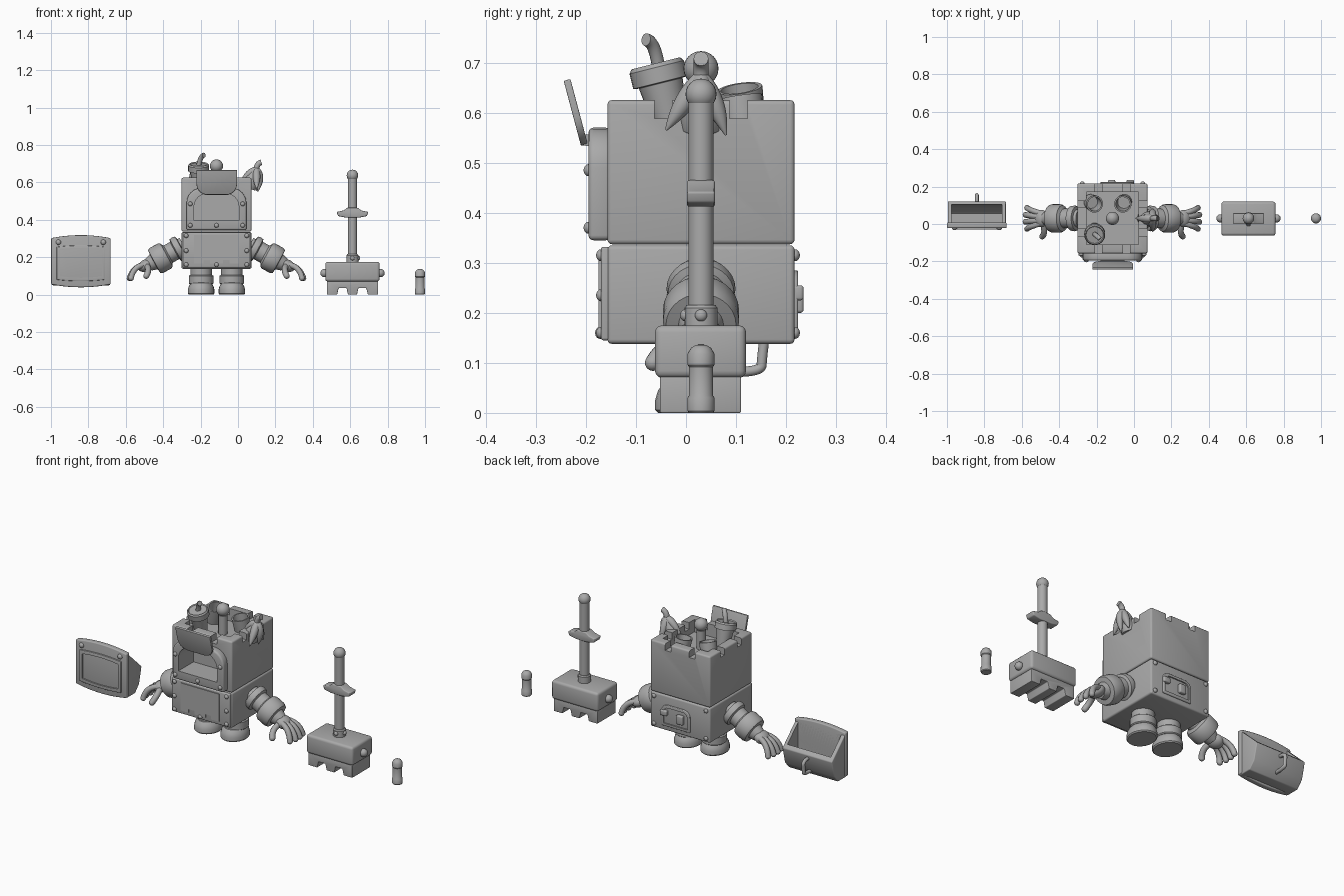
import bpy, bmesh, math
from mathutils import Vector

if "Cube" in bpy.data.objects:
    bpy.data.objects.remove(bpy.data.objects["Cube"])

GREY = (0.4, 0.4, 0.4, 1)
mat = bpy.data.materials.new("plain grey")
mat.use_nodes = True
mat.diffuse_color = GREY
mat.node_tree.nodes["Principled BSDF"].inputs["Base Color"].default_value = GREY

parts = []
CX, CY = -0.115, 0.03   # middle of the body


def finish(name, bm, bevel=0):
    bmesh.ops.recalc_face_normals(bm, faces=bm.faces)
    if bevel:
        sharp = [e for e in bm.edges if e.calc_face_angle(0) > 0.5]
        bmesh.ops.bevel(bm, geom=sharp, offset=bevel, segments=3, profile=0.5, affect='EDGES')
    me = bpy.data.meshes.new(name)
    bm.to_mesh(me)
    bm.free()
    me.materials.append(mat)
    ob = bpy.data.objects.new(name, me)
    bpy.context.collection.objects.link(ob)
    parts.append(ob)
    return ob


def prism(name, pts, a, b, axis='y', bevel=0):
    """Extrude a flat outline from a to b along x or y."""
    bm = bmesh.new()
    place = (lambda p, t: (p[0], t, p[1])) if axis == 'y' else (lambda p, t: (t, p[0], p[1]))
    lo = [bm.verts.new(place(p, a)) for p in pts]
    hi = [bm.verts.new(place(p, b)) for p in pts]
    bm.faces.new(lo)
    bm.faces.new(hi)
    for i in range(len(pts)):
        j = (i + 1) % len(pts)
        bm.faces.new((lo[i], lo[j], hi[j], hi[i]))
    return finish(name, bm, bevel)


def box(name, x, y, z, bevel=0):
    return prism(name, [(x[0], z[0]), (x[1], z[0]), (x[1], z[1]), (x[0], z[1])], *y, bevel=bevel)


def lathe(name, profile, loc, axis=(0, 0, 1), n=24, scale=(1, 1, 1)):
    """Rings of (radius, height) stacked along an axis."""
    bm = bmesh.new()
    rings = [[bm.verts.new((r * math.cos(math.tau * i / n), r * math.sin(math.tau * i / n), h))
              for i in range(n)] for r, h in profile]
    for p, q in zip(rings, rings[1:]):
        for i in range(n):
            bm.faces.new((p[i], p[i - 1], q[i - 1], q[i]))
    bm.faces.new(rings[0])
    bm.faces.new(rings[-1])
    ob = finish(name, bm)
    ob.location, ob.scale = loc, scale
    ob.rotation_mode = 'QUATERNION'
    ob.rotation_quaternion = Vector((0, 0, 1)).rotation_difference(Vector(axis))
    return ob


def ball(name, loc, r, scale=(1, 1, 1), axis=(0, 0, 1)):
    prof = [(max(r * math.sin(math.pi * k / 12), 0.0005), -r * math.cos(math.pi * k / 12)) for k in range(13)]
    return lathe(name, prof, loc, axis, scale=scale)


def rivet(loc, axis, r=0.012):
    ball("rivet", loc, r, (1, 1, 0.8), axis)


def tube(name, pts, r, radii=None):
    cu = bpy.data.curves.new(name, 'CURVE')
    cu.dimensions, cu.bevel_depth, cu.bevel_resolution, cu.use_fill_caps = '3D', r, 4, True
    sp = cu.splines.new('NURBS')
    sp.points.add(len(pts) - 1)
    sp.use_endpoint_u, sp.order_u = True, 3
    for k, p in enumerate(pts):
        sp.points[k].co = (*p, 1)
        sp.points[k].radius = radii[k] if radii else 1
    tmp = bpy.data.objects.new(name, cu)
    bpy.context.collection.objects.link(tmp)
    dg = bpy.context.evaluated_depsgraph_get()
    bm = bmesh.new()
    bm.from_mesh(bpy.data.meshes.new_from_object(tmp.evaluated_get(dg)))
    bpy.data.objects.remove(tmp)
    return finish(name, bm)


def cut(ob, *cutters):
    bpy.context.view_layer.objects.active = ob
    for c in cutters:
        m = ob.modifiers.new("cut", 'BOOLEAN')
        m.object, m.operation, m.solver = c, 'DIFFERENCE', 'EXACT'
        bpy.ops.object.modifier_apply(modifier=m.name)
    for c in cutters:
        parts.remove(c)
        bpy.data.objects.remove(c)


def arch(x0, x1, z0, z1, r):
    """Outline with square feet and rounded upper corners."""
    pts = [(x0, z0), (x1, z0)]
    for c, a0 in ((x1 - r, 0), (x0 + r, 90)):
        for k in range(7):
            a = math.radians(a0 + 15 * k)
            pts.append((c + r * math.cos(a), z1 - r + r * math.sin(a)))
    return pts


# body boxes
SX, SY = (-0.302, 0.072), (-0.157, 0.217)
box("lower_body", SX, SY, (0.138, 0.335), 0.009)
upper = box("upper_body", SX, SY, (0.337, 0.625), 0.009)
cuts = [box("cavity", (-0.255, 0.025), (-0.11, 0.17), (0.555, 0.8)),
        prism("recess", arch(-0.235, 0.005, 0.395, 0.54, 0.07), -0.3, -0.06)]
for o in (-0.075, 0.075):
    cuts.append(box("notch_y", (CX + o - 0.018, CX + o + 0.018), (-0.3, 0.4), (0.588, 0.8)))
    cuts.append(box("notch_x", (-0.5, 0.3), (CY + o - 0.018, CY + o + 0.018), (0.588, 0.8)))
cut(upper, *cuts)

# front window frame and lifted flap
frame = prism("window_frame", arch(-0.275, 0.045, 0.345, 0.57, 0.08), -0.195, -0.15, bevel=0.01)
cut(frame, prism("hole", arch(-0.235, 0.005, 0.395, 0.54, 0.07), -0.3, 0))
flap = prism("flap", [(x, 0.135 - z) for x, z in arch(-0.222, -0.005, 0, 0.135, 0.06)], -0.007, 0.007, bevel=0.003)
flap.location, flap.rotation_euler = (0, -0.203, 0.535), (0.26, 0, 0)
tube("flap_hinge", [(-0.18, -0.198, 0.545), (-0.05, -0.198, 0.545)], 0.012)
for x, z in ((-0.255, 0.37), (CX, 0.37), (0.025, 0.37), (-0.255, 0.485), (0.025, 0.485)):
    rivet((x, -0.195, z), (0, -1, 0))

# lower front plate, inner plate with battlement edge, rivets
box("front_plate", (-0.296, 0.066), (-0.17, -0.15), (0.145, 0.332), 0.005)
edge = [(-0.235, 0.32), (-0.235, 0.165), (-0.185, 0.165), (-0.185, 0.185), (-0.15, 0.185), (-0.15, 0.165)]
edge += [(2 * CX - x, z) for x, z in reversed(edge)]
prism("inner_plate", edge, -0.175, -0.165)
for s in (-1, 1):
    for z in (0.16, 0.235, 0.315):
        rivet((CX + s * 0.162, -0.17, z), (0, -1, 0))
        if z != 0.235:
            rivet((CX + s * 0.162, 0.218, z), (0, 1, 0))
rivet((CX, -0.172, 0.16), (0, -1, 0))

# back hatch with lock and latch
hatch = prism("hatch_frame", arch(-0.18, 0.0, 0.165, 0.285, 0.04), 0.21, 0.224, bevel=0.004)
cut(hatch, prism("hatch_hole", arch(-0.165, -0.015, 0.18, 0.27, 0.03), 0.1, 0.3))
box("hatch_lock", (-0.14, -0.1), (0.21, 0.235), (0.2, 0.25), 0.006)
box("hatch_latch", (-0.04, 0.0), (0.21, 0.235), (0.225, 0.255), 0.006)

# arms, hands and legs
for s in (-1, 1):
    side = "left" if s > 0 else "right"

    def at(dx, y, z):
        return (CX + s * dx, y, z)
    lathe(side + "_arm", [(.045, 0), (.048, .015), (.064, .018), (.069, .03), (.066, .05), (.052, .056), (.052, .095),
                          (.058, .1), (.07, .105), (.076, .118), (.076, .165), (.07, .18), (.045, .182), (.035, .215)],
          at(0.175, CY, 0.262), (s * 0.879, 0, -0.477), 28)
    ball(side + "_palm", at(0.38, CY, 0.155), 0.042, (0.75, 1.1, 1), (s * 0.879, 0, -0.477))
    for o in (-0.045, -0.015, 0.015, 0.045):
        reach = 0.008 if abs(o) < 0.02 else 0
        tip = at(0.457 + reach, CY + o * 1.25, 0.088)
        tube(side + "_finger", [at(0.385, CY + o * 0.6, 0.16), at(0.445, CY + o, 0.15), tip], 0.015)
        ball(side + "_fingertip", tip, 0.015)
    tip = at(0.375, -0.066, 0.1)
    tube(side + "_thumb", [at(0.375, 0.01, 0.155), at(0.355, -0.045, 0.14), tip], 0.016)
    ball(side + "_thumb_tip", tip, 0.016)

    lathe(side + "_leg", [(.058, .03), (.058, .145)], at(0.082, CY, 0))
    lathe(side + "_leg_cuff", [(.06, .055), (.066, .06), (.066, .1), (.06, .105)], at(0.082, CY, 0))
    lathe(side + "_foot", [(.066, 0), (.071, .006), (.071, .025), (.066, .045), (.055, .062), (.03, .07)],
          at(0.082, 0.022, 0), scale=(1, 1.18, 1))

# things carried in the open top
lathe("cup", [(.032, 0), (.045, .105), (.056, .107), (.056, .138), (.05, .146), (.046, .14)],
      (-0.21, -0.025, 0.557), (0, -0.25, 1))
tube("straw", [(-0.21, -0.055, 0.69), (-0.2, -0.062, 0.742), (-0.182, -0.08, 0.746)], 0.013)
lathe("stored_handle", [(.024, 0), (.024, .11)], (CX, CY, 0.55))
ball("stored_handle_knob", (CX, CY, 0.688), 0.035)
for x, tilt, z in ((-0.21, 0.25, 0.56), (-0.06, -0.1, 0.54)):
    lathe("open_can", [(.04, 0), (.046, .085), (.046, .092), (.038, .092), (.034, .02)],
          (x - tilt * 0.09, 0.12, z), (tilt, -0.15, 1))
neck = (0.098, 0.03, 0.668)
lathe("peel_body", [(.04, 0), (.042, .03), (.03, .07), (.02, .1), (.012, .115)], (0.055, 0.03, 0.57), (0.4, 0, 1))
tube("peel_stem", [neck, (0.1, 0.03, 0.7), (0.125, 0.03, 0.708)], 0.015)
for mid, end in (((0.1, -0.005, 0.62), (0.1, -0.04, 0.565)), ((0.1, 0.06, 0.62), (0.1, 0.08, 0.555)),
                 ((0.05, 0.03, 0.65), (0.01, 0.03, 0.58)), ((0.13, 0.03, 0.63), (0.105, 0.03, 0.55))):
    tube("peel_flap", [neck, mid, end], 0.024, (0.7, 1.2, 0.08))

# separate hammer
HX = 0.612
box("hammer_head", (0.467, 0.757), (-0.062, 0.12), (0.07, 0.175), 0.014)
teeth = [(0.475, 0.072), (0.475, 0.0)]
for a, b in ((0.53, 0.588), (0.636, 0.694)):
    teeth += [(a, 0), (a + 0.008, 0.035), (b - 0.008, 0.035), (b, 0)]
teeth += [(0.749, 0), (0.749, 0.072)]
prism("hammer_teeth", teeth, -0.052, 0.11, bevel=0.003)
lathe("hammer_shaft", [(.025, .17), (.025, .62)], (HX, CY, 0))
lathe("hammer_collar", [(.033, .17), (.033, .21), (.028, .216)], (HX, CY, 0))
ball("hammer_pommel", (HX, CY, 0.637), 0.031)
rivet((HX, CY - 0.032, 0.195), (0, -1, 0))
rivet((HX + 0.032, CY, 0.195), (1, 0, 0))
wing = [(0.585, 0.465), (0.565, 0.45), (0.527, 0.442), (0.535, 0.42), (0.575, 0.412)]
prism("hammer_guard", wing + [(2 * HX - x, z) for x, z in reversed(wing)], 0.002, 0.058, bevel=0.005)
for s in (-1, 1):
    ball("hammer_side_knob", (HX + s * 0.15, CY, 0.115), 0.022)

# separate capped rod
lathe("capped_rod", [(.024, 0), (.027, .004), (.027, .03), (.024, .035), (.024, .092), (.027, .096), (.027, .118),
                     (.02, .13), (.01, .136)], (0.973, CY, 0))

# separate open container with bowed front plate
MX = -0.84
pail = prism("container", [(-0.01, 0.305), (-0.01, 0.05), (0.065, 0.05), (0.1, 0.09), (0.122, 0.18)],
             MX - 0.155, MX + 0.155, 'x', 0.005)
cut(pail, prism("hollow", [(0.008, 0.5), (0.008, 0.08), (0.055, 0.08), (0.085, 0.11), (0.103, 0.18), (0.103, 0.5)],
                MX - 0.135, MX + 0.135, 'x'))


def bowed(w, z0, z1, bow):
    us = [k / 5 - 1 for k in range(11)]
    low = [(MX + w * u, z0 - bow * (1 - u * u)) for u in us]
    return low + [(MX + w * u, z1 + bow * (1 - u * u)) for u in reversed(us)]


prism("container_front", bowed(0.159, 0.055, 0.302, 0.016), -0.022, 0.008, bevel=0.006)
ring = prism("container_panel_rim", bowed(0.13, 0.08, 0.255, 0.008), -0.03, -0.015, bevel=0.003)
cut(ring, prism("rim_hole", bowed(0.112, 0.098, 0.237, 0.008), -0.1, 0.1))
for s in (-1, 1):
    rivet((MX + s * 0.12, -0.022, 0.28), (0, -1, 0), 0.014)
tube("container_handle", [(MX, 0.08, 0.082), (MX, 0.15, 0.08), (MX, 0.152, 0.11), (MX, 0.158, 0.16), (MX, 0.11, 0.16)], 0.01)

# smooth shading with sharp edges kept
bpy.ops.object.select_all(action='DESELECT')
for ob in parts:
    ob.select_set(True)
bpy.context.view_layer.objects.active = parts[0]
bpy.ops.object.shade_smooth_by_angle(angle=0.6)
